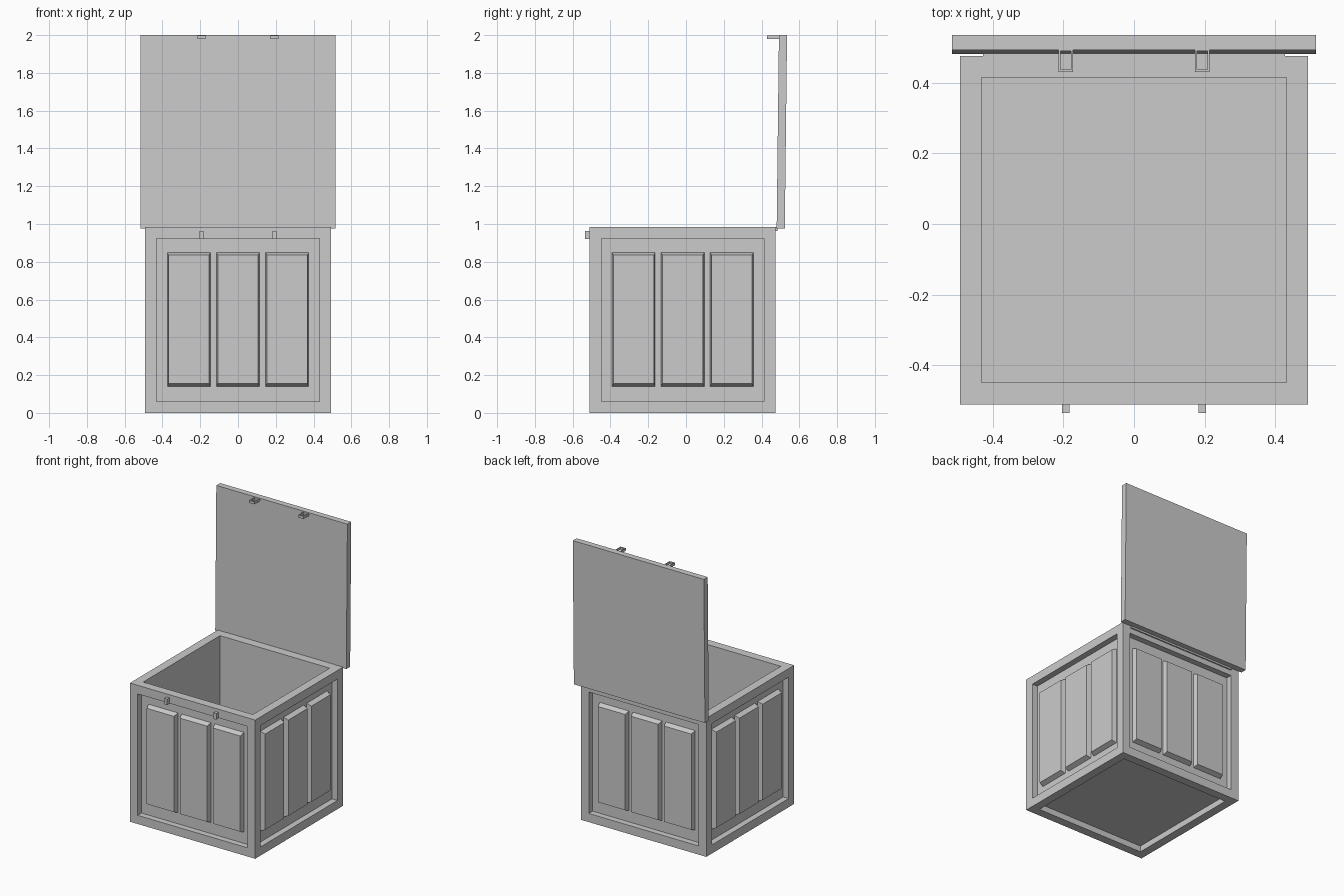
import bpy, bmesh, math
from mathutils import Vector, Matrix

if "Cube" in bpy.data.objects:
    bpy.data.objects.remove(bpy.data.objects["Cube"])

CY = -0.0175      # crate centre in y
H = 0.4925        # crate half width
BORDER = 0.087    # frame beam width
RECESS = 0.043    # depth of the outer recesses


def finish(bm, name):
    bmesh.ops.recalc_face_normals(bm, faces=bm.faces)
    me = bpy.data.meshes.new(name)
    bm.to_mesh(me)
    bm.free()
    ob = bpy.data.objects.new(name, me)
    bpy.context.collection.objects.link(ob)
    return ob


def add_box(bm, lo, hi):
    lo, hi = Vector(lo), Vector(hi)
    m = Matrix.Translation((lo + hi) / 2) @ Matrix.Diagonal((*(hi - lo), 1))
    return bmesh.ops.create_cube(bm, size=1, matrix=m)["verts"]


# Crate body: inset every face, sink the sides and base, hollow out the top
bm = bmesh.new()
add_box(bm, (-H, CY - H, 0), (H, CY + H, 2 * H))
faces = list(bm.faces)
bmesh.ops.inset_individual(bm, faces=faces, thickness=BORDER, depth=0)
for f in faces:
    n = f.normal.copy()
    depth = 2 * H - BORDER if n.z > 0.5 else RECESS
    new = bmesh.ops.extrude_discrete_faces(bm, faces=[f])["faces"]
    bmesh.ops.translate(bm, verts=list({v for g in new for v in g.verts}), vec=-n * depth)
finish(bm, "crate_body")

# Bevelled raised panels, three on each of the four sides
BACK, FRONT = -(H - RECESS) + 0.002, -(H - RECESS) - 0.033
for side in range(4):
    bm = bmesh.new()
    for x in (-0.26, 0, 0.26):
        for v in add_box(bm, (x - 0.115, FRONT, 0.14), (x + 0.115, BACK, 0.85)):
            if v.co.y < (FRONT + BACK) / 2:
                v.co.x += 0.008 if v.co.x < x else -0.008
                v.co.z += 0.015 if v.co.z < 0.5 else -0.015
    bm.transform(Matrix.Translation((0, CY, 0)) @ Matrix.Rotation(side * math.pi / 2, 4, 'Z'))
    finish(bm, f"side_panels_{side + 1}")

# Open lid, leaning slightly back
bm = bmesh.new()
for v in add_box(bm, (-0.515, 0.48, 0.975), (0.515, 0.523, 2.0)):
    if v.co.z > 1.5:
        v.co.y += 0.012
finish(bm, "lid")

# Hinge strip between the crate and the lid
bm = bmesh.new()
add_box(bm, (-0.427, 0.47, 0.962), (0.427, 0.484, 0.983))
finish(bm, "hinge_strip")

# Latch pegs on the crate and latch loops on the lid
for side, name in ((-1, "left"), (1, "right")):
    x = side * 0.193
    bm = bmesh.new()
    add_box(bm, (x - 0.011, -0.535, 0.92), (x + 0.011, -0.505, 0.963))
    finish(bm, f"latch_peg_{name}")

    bm = bmesh.new()
    add_box(bm, (x - 0.021, 0.43, 1.98), (x + 0.021, 0.495, 1.998))
    caps = [f for f in bm.faces if abs(f.normal.z) > 0.5]
    bmesh.ops.inset_individual(bm, faces=caps, thickness=0.009)
    bmesh.ops.bridge_loops(bm, edges=list({e for f in caps for e in f.edges}))
    bmesh.ops.delete(bm, geom=caps, context='FACES_ONLY')
    finish(bm, f"latch_loop_{name}")
